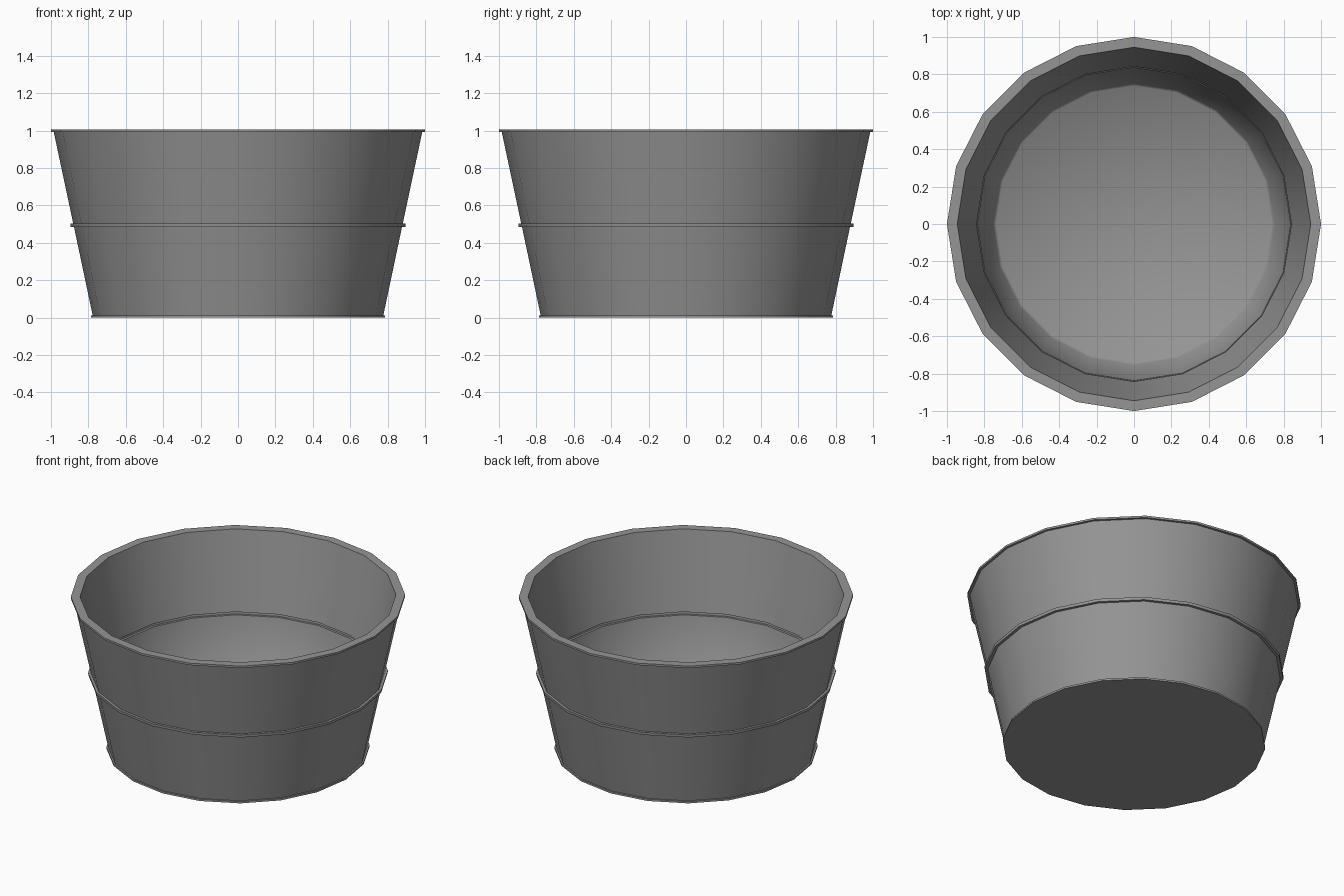
import bpy, bmesh, math

cube = bpy.data.objects.get("Cube")
if cube:
    bpy.data.objects.remove(cube)

SIDES = 20


def material(name, rgb):
    mat = bpy.data.materials.new(name)
    mat.use_nodes = True
    mat.diffuse_color = (*rgb, 1)
    mat.node_tree.nodes["Principled BSDF"].inputs["Base Color"].default_value = (*rgb, 1)
    return mat


def lathe(name, profile, mat):
    """Turn a (radius, height) profile around z and cap both ends."""
    bm = bmesh.new()
    rings = []
    for r, z in profile:
        rings.append([bm.verts.new((r * math.cos(a), r * math.sin(a), z))
                      for a in (math.tau * i / SIDES for i in range(SIDES))])
    for low, high in zip(rings, rings[1:]):
        for i in range(SIDES):
            j = (i + 1) % SIDES
            bm.faces.new((low[i], low[j], high[j], high[i]))
    bm.faces.new(rings[0][::-1])
    bm.faces.new(rings[-1])
    bmesh.ops.recalc_face_normals(bm, faces=bm.faces)
    mesh = bpy.data.meshes.new(name)
    bm.to_mesh(mesh)
    bm.free()
    mesh.materials.append(mat)
    obj = bpy.data.objects.new(name, mesh)
    bpy.context.collection.objects.link(obj)
    bpy.ops.object.select_all(action="DESELECT")
    obj.select_set(True)
    bpy.context.view_layer.objects.active = obj
    bpy.ops.object.shade_smooth_by_angle(angle=math.radians(50))
    return obj


grey = material("grey metal", (0.3, 0.3, 0.3))

# Outer wall: foot flange, middle hoop and rim lip
outer = [(0.787, 0), (0.787, 0.012), (0.777, 0.012),
         (0.877, 0.485), (0.895, 0.485), (0.897, 0.503), (0.881, 0.503),
         (0.985, 0.992), (1.0, 0.992), (1.0, 1.005)]
# Inner wall: matching groove behind the hoop and a softened floor edge
inner = [(0.945, 1.005), (0.842, 0.505), (0.855, 0.505), (0.853, 0.487),
         (0.838, 0.487), (0.753, 0.055), (0.738, 0.042)]

lathe("tub", outer + inner, grey)
